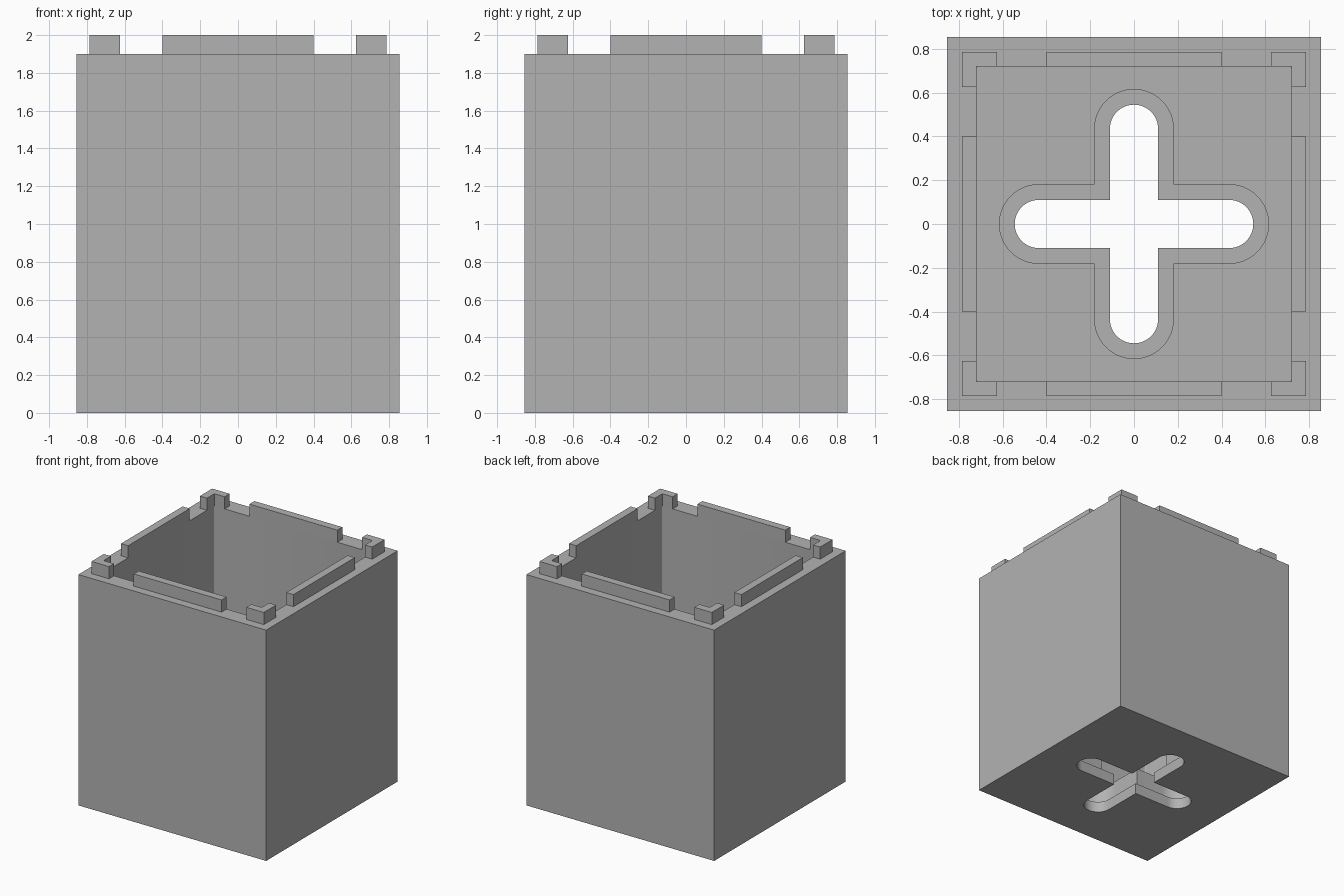
import bpy, bmesh, math
from mathutils import Vector, Matrix

old = bpy.data.objects.get("Cube")
if old:
    bpy.data.objects.remove(old, do_unlink=True)

HALF, INNER, RIM = 0.855, 0.72, 0.785
BODY_TOP, TOP = 1.9, 2.0
FLOOR, LEDGE = 0.28, 0.09

grey = bpy.data.materials.new("plain_grey")
grey.use_nodes = True
grey.diffuse_color = (0.45, 0.45, 0.45, 1)
grey.node_tree.nodes["Principled BSDF"].inputs["Base Color"].default_value = grey.diffuse_color


def prism(name, outline, z0, z1):
    """Extrude a closed counter-clockwise outline from z0 to z1."""
    bm = bmesh.new()
    face = bm.faces.new([bm.verts.new((x, y, z0)) for x, y in outline])
    top = bmesh.ops.extrude_face_region(bm, geom=[face])["geom"]
    bmesh.ops.translate(bm, vec=(0, 0, z1 - z0),
                        verts=[g for g in top if isinstance(g, bmesh.types.BMVert)])
    bmesh.ops.recalc_face_normals(bm, faces=bm.faces)
    mesh = bpy.data.meshes.new(name)
    bm.to_mesh(mesh)
    bm.free()
    mesh.materials.append(grey)
    obj = bpy.data.objects.new(name, mesh)
    bpy.context.collection.objects.link(obj)
    return obj


def arc(cx, cy, r, start, end, steps):
    angles = [math.radians(start + (end - start) * i / steps) for i in range(steps + 1)]
    return [(cx + r * math.cos(a), cy + r * math.sin(a)) for a in angles]


def turned(points):
    """Repeat the points at four quarter turns."""
    return [tuple((Matrix.Rotation(k * math.pi / 2, 2) @ Vector(p)))
            for k in range(4) for p in points]


def rectangle(x0, y0, x1, y1):
    return [(x0, y0), (x1, y0), (x1, y1), (x0, y1)]


def rounded_cross(w, centre):
    return turned([(w, -w)] + arc(centre, 0, w, -90, 90, 24))


def cut(obj, cutter):
    cutter.hide_render = True
    mod = obj.modifiers.new("cut", "BOOLEAN")
    mod.operation, mod.solver, mod.object = "DIFFERENCE", "EXACT", cutter
    bpy.context.view_layer.objects.active = obj
    bpy.ops.object.modifier_apply(modifier=mod.name)
    bpy.data.objects.remove(cutter, do_unlink=True)


# Open box with a thick floor and a stepped cross-shaped hole
body = prism("box_body", rectangle(-HALF, -HALF, HALF, HALF), 0, BODY_TOP)
r = 0.01
cut(body, prism("cavity_cutter", turned(arc(INNER - r, INNER - r, r, 0, 90, 4)), FLOOR, TOP + 1))
cut(body, prism("recess_cutter", rounded_cross(0.18, 0.435), LEDGE, FLOOR + 0.2))
cut(body, prism("slot_cutter", rounded_cross(0.11, 0.435), -0.2, LEDGE + 0.1))

# Raised locating rim: one bar per side and one angle piece per corner
bar = rectangle(INNER, -0.4, RIM, 0.4)
a = 0.625
angle_piece = [(INNER, a), (RIM, a), (RIM, RIM), (a, RIM), (a, INNER), (INNER, INNER)]
for k, side in enumerate(("left", "back", "right", "front")):
    for name, outline in (("rim_bar", bar), ("rim_corner", angle_piece)):
        piece = turned(outline)[k * len(outline):(k + 1) * len(outline)]
        prism(f"{name}_{side}", piece, BODY_TOP, TOP)

# Smooth the round slot ends while keeping the edges sharp
bpy.ops.object.select_all(action="DESELECT")
body.select_set(True)
bpy.context.view_layer.objects.active = body
bpy.ops.object.shade_smooth_by_angle(angle=math.radians(30))
